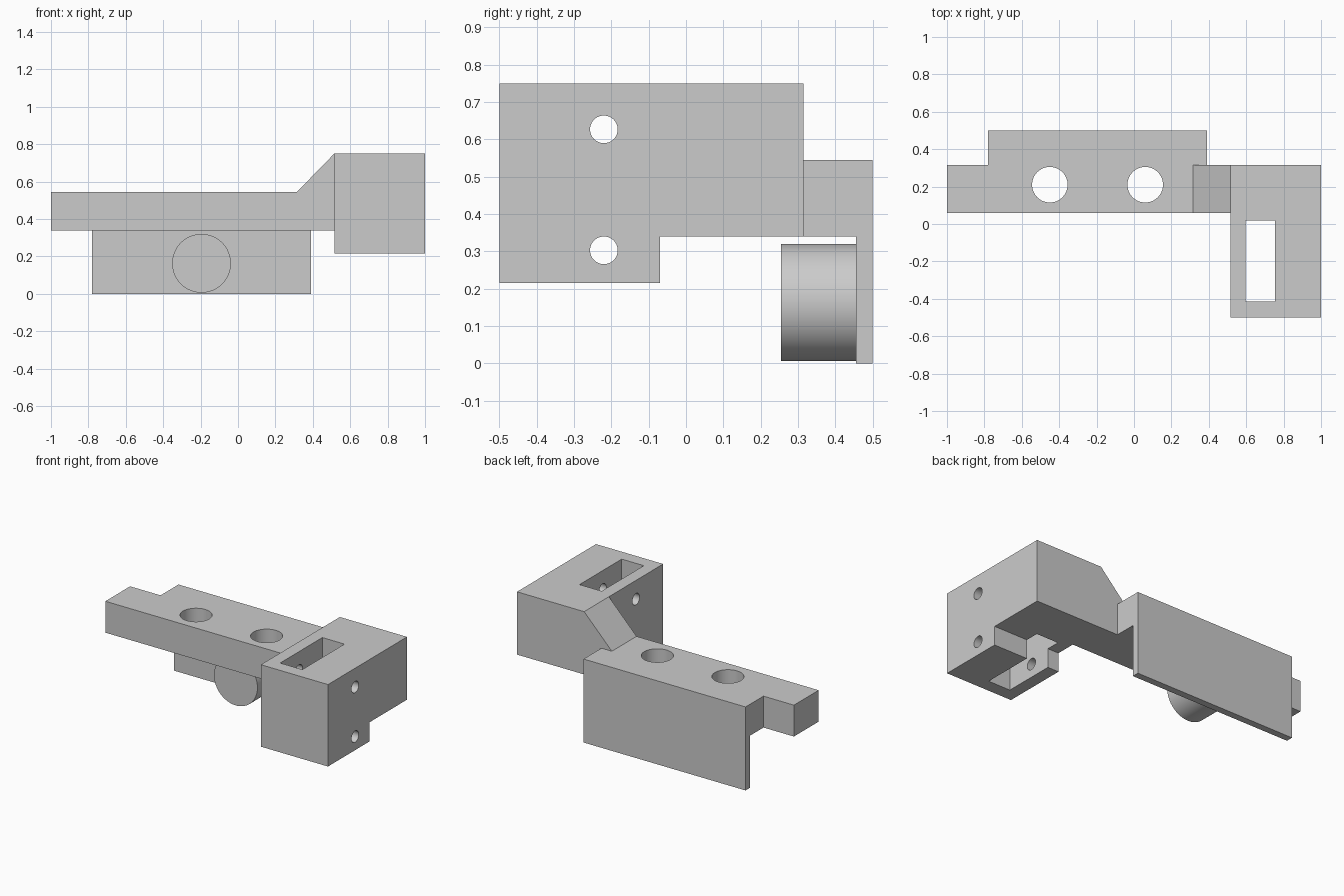
import bpy
import bmesh
import math
from mathutils import Vector, Matrix

cube = bpy.data.objects.get("Cube")
if cube:
    bpy.data.objects.remove(cube, do_unlink=True)

grey = bpy.data.materials.new("light grey")
grey.use_nodes = True
grey.diffuse_color = (0.6, 0.6, 0.6, 1)
grey.node_tree.nodes["Principled BSDF"].inputs["Base Color"].default_value = (0.6, 0.6, 0.6, 1)


def add_object(name, bm):
    bmesh.ops.recalc_face_normals(bm, faces=bm.faces)
    mesh = bpy.data.meshes.new(name)
    bm.to_mesh(mesh)
    bm.free()
    mesh.materials.append(grey)
    obj = bpy.data.objects.new(name, mesh)
    bpy.context.collection.objects.link(obj)
    return obj


def extrude(name, profile, axis, start, end):
    """Extrude a 2D profile along x, y or z."""
    place = {"x": lambda a, b: (start, a, b),
             "y": lambda a, b: (a, start, b),
             "z": lambda a, b: (a, b, start)}[axis]
    bm = bmesh.new()
    face = bm.faces.new([bm.verts.new(place(a, b)) for a, b in profile])
    result = bmesh.ops.extrude_face_region(bm, geom=[face], use_keep_orig=True)
    shift = Vector([end - start if axis == c else 0 for c in "xyz"])
    moved = [g for g in result["geom"] if isinstance(g, bmesh.types.BMVert)]
    bmesh.ops.translate(bm, verts=moved, vec=shift)
    return add_object(name, bm)


def cylinder(name, centre, radius, length, axis):
    turn = {"x": Matrix.Rotation(math.pi / 2, 4, "Y"),
            "y": Matrix.Rotation(math.pi / 2, 4, "X"),
            "z": Matrix.Identity(4)}[axis]
    bm = bmesh.new()
    bmesh.ops.create_cone(bm, cap_ends=True, segments=64, radius1=radius,
                          radius2=radius, depth=length,
                          matrix=Matrix.Translation(centre) @ turn)
    return add_object(name, bm)


def cut(obj, cutters):
    """Subtract the cutters, then discard them."""
    for cutter in cutters:
        mod = obj.modifiers.new("cut", "BOOLEAN")
        mod.operation = "DIFFERENCE"
        mod.solver = "EXACT"
        mod.object = cutter
    bpy.context.view_layer.update()
    graph = bpy.context.evaluated_depsgraph_get()
    mesh = bpy.data.meshes.new_from_object(obj.evaluated_get(graph))
    obj.modifiers.clear()
    obj.data = mesh
    for cutter in cutters:
        bpy.data.objects.remove(cutter, do_unlink=True)


# Long bar with a ramp rising to the end block, and two vertical holes
bar = extrude("mounting_bar",
              [(-1, 0.34), (0.515, 0.34), (0.515, 0.75), (0.315, 0.545), (-1, 0.545)],
              "y", 0.06, 0.315)
cut(bar, [cylinder("hole_cutter", (x, 0.21, 0.45), 0.095, 1, "z") for x in (-0.45, 0.06)])

# Rear shelf with its thin hanging plate
extrude("rear_plate",
        [(0.315, 0.34), (0.455, 0.34), (0.455, 0), (0.5, 0), (0.5, 0.545), (0.315, 0.545)],
        "x", -0.78, 0.39)

# Round boss on the front of the plate
boss = cylinder("round_boss", (-0.195, 0.355, 0.163), 0.157, 0.2, "y")

# Stepped end block with a vertical slot and two cross holes
block = extrude("end_block",
                [(-0.5, 0.215), (-0.07, 0.215), (-0.07, 0.34), (0.315, 0.34),
                 (0.315, 0.75), (-0.5, 0.75)],
                "x", 0.515, 1)
slot = extrude("slot_cutter",
               [(0.595, -0.415), (0.755, -0.415), (0.755, 0.02), (0.595, 0.02)],
               "z", 0, 1)
cut(block, [slot] + [cylinder("screw_cutter", (0.75, -0.22, z), 0.037, 1, "x")
                     for z in (0.303, 0.627)])

# Smooth round walls, sharp edges elsewhere
bpy.ops.object.select_all(action="DESELECT")
for obj in (bar, boss, block):
    obj.select_set(True)
bpy.context.view_layer.objects.active = bar
bpy.ops.object.shade_smooth_by_angle(angle=math.radians(30))
